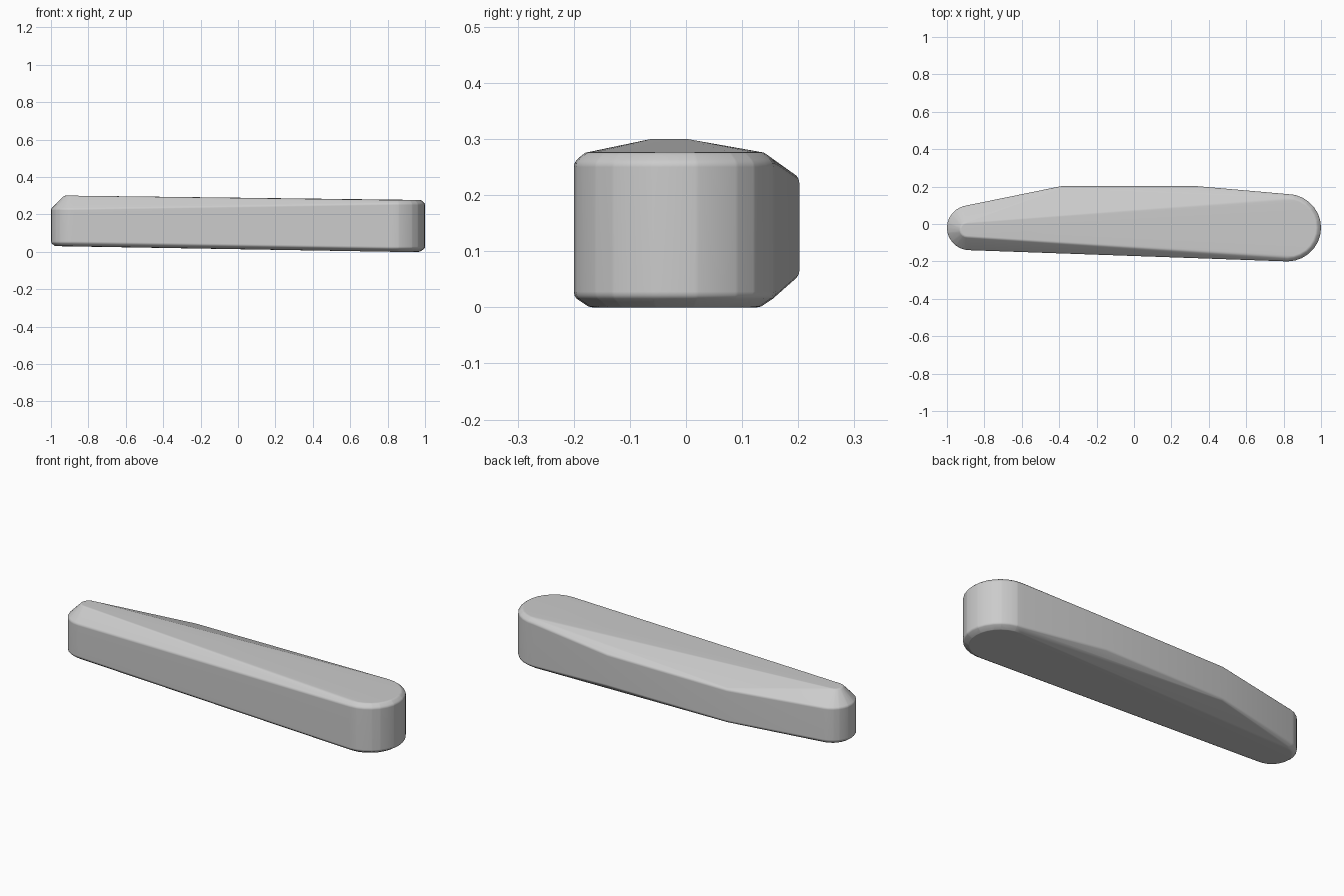
import bpy, bmesh, math
from mathutils import Vector

cube = bpy.data.objects.get("Cube")
if cube:
    bpy.data.objects.remove(cube)

EDGE = 0.018  # radius of the rounded edges


def material(name, colour):
    mat = bpy.data.materials.new(name)
    mat.use_nodes = True
    mat.diffuse_color = colour
    mat.node_tree.nodes["Principled BSDF"].inputs["Base Color"].default_value = colour
    return mat


def tapered_ring(left, right, steps=14):
    """Tapered oval; each end is (x, y, radius, z) with the outer sizes."""
    points = []
    for (x, y, radius, z), start in ((left, math.pi / 2), (right, -math.pi / 2)):
        for i in range(steps + 1):
            a = start + math.pi * i / steps
            r = radius - EDGE
            points.append(Vector((x + r * math.cos(a), y + r * math.sin(a), z)))
    return points


def rounded_hull(name, points, mat):
    """Convex body around the points, with every edge rounded by a small ball."""
    bm = bmesh.new()
    ball = bmesh.new()
    bmesh.ops.create_uvsphere(ball, u_segments=16, v_segments=8, radius=EDGE)
    for p in points:
        for v in ball.verts:
            bm.verts.new(p + v.co)
    ball.free()
    hull = bmesh.ops.convex_hull(bm, input=bm.verts)
    loose = {g for g in hull["geom_interior"] + hull["geom_unused"]
             if isinstance(g, bmesh.types.BMVert)}
    bmesh.ops.delete(bm, geom=list(loose), context='VERTS')
    bmesh.ops.dissolve_limit(bm, angle_limit=math.radians(0.5),
                             verts=bm.verts, edges=bm.edges)
    bmesh.ops.recalc_face_normals(bm, faces=bm.faces)
    mesh = bpy.data.meshes.new(name)
    bm.to_mesh(mesh)
    bm.free()
    mesh.materials.append(mat)
    obj = bpy.data.objects.new(name, mesh)
    bpy.context.collection.objects.link(obj)
    bpy.ops.object.select_all(action='DESELECT')
    obj.select_set(True)
    bpy.context.view_layer.objects.active = obj
    bpy.ops.object.shade_smooth_by_angle(angle=math.radians(40))
    weighted = obj.modifiers.new("Even shading", 'WEIGHTED_NORMAL')
    weighted.keep_sharp = True
    return obj


# Flat top, upright wall and flat underside
top = tapered_ring((-0.89, -0.03, 0.05, 0.30 - EDGE), (0.82, -0.02, 0.17, 0.277 - EDGE))
wall_high = tapered_ring((-0.88, -0.02, 0.12, 0.24 - EDGE), (0.82, -0.02, 0.18, 0.268 - EDGE))
wall_low = tapered_ring((-0.88, -0.02, 0.12, 0.038 + EDGE), (0.82, -0.02, 0.18, 0.01 + EDGE))
underside = tapered_ring((-0.88, -0.02, 0.11, 0.03 + EDGE), (0.82, -0.02, 0.165, EDGE))

# Bulge along the back
bulge = [Vector((x, 0.202 - EDGE, z)) for x in (-0.39, 0.34) for z in (0.065, 0.222)]

grey = material("Plain grey", (0.6, 0.6, 0.6, 1))
rounded_hull("tapered_bar", top + wall_high + wall_low + underside + bulge, grey)
